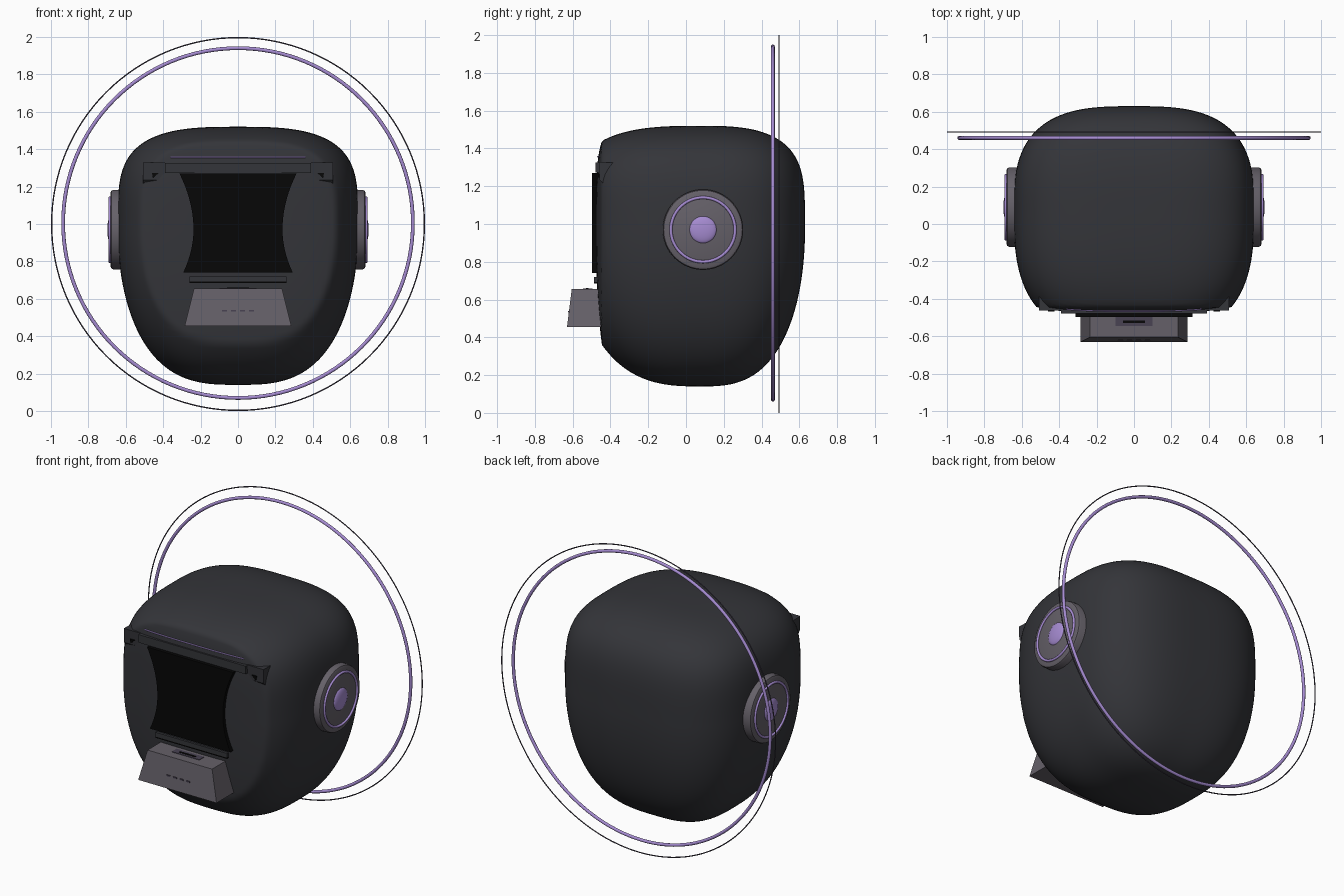
import bpy, bmesh, math
from mathutils import Matrix, Vector

if "Cube" in bpy.data.objects:
    bpy.data.objects.remove(bpy.data.objects["Cube"], do_unlink=True)


def material(name, rgb):
    m = bpy.data.materials.new(name)
    m.use_nodes = True
    m.diffuse_color = (*rgb, 1)
    bsdf = m.node_tree.nodes["Principled BSDF"]
    bsdf.inputs["Base Color"].default_value = (*rgb, 1)
    return m


SHELL = material("charcoal shell", (0.034, 0.035, 0.041))
BLACK = material("black visor", (0.002, 0.002, 0.002))
GREY = material("warm grey", (0.13, 0.118, 0.14))
PURPLE = material("soft purple", (0.38, 0.26, 0.64))
DARK = material("dark violet", (0.065, 0.054, 0.085))


def finish(name, bm, mat, angle=35):
    bmesh.ops.recalc_face_normals(bm, faces=bm.faces)
    me = bpy.data.meshes.new(name)
    bm.to_mesh(me)
    bm.free()
    me.materials.append(mat)
    me.shade_smooth()
    me.set_sharp_from_angle(angle=math.radians(angle))
    ob = bpy.data.objects.new(name, me)
    bpy.context.collection.objects.link(ob)
    return ob


def prism(name, pts, place, a, b, mat):
    """Extrude a 2D outline from a to b; place(u, v, w) gives the 3D point."""
    bm = bmesh.new()
    ends = [[bm.verts.new(place(u, v, w)) for u, v in pts] for w in (a, b)]
    for ring in ends:
        bm.faces.new(ring)
    n = len(pts)
    for i in range(n):
        j = (i + 1) % n
        bm.faces.new((ends[0][i], ends[0][j], ends[1][j], ends[1][i]))
    return finish(name, bm, mat, 20)


def front_plane(u, v, w):
    return (u, w, v)


def box(name, lo, hi, mat):
    pts = [(lo[0], lo[2]), (hi[0], lo[2]), (hi[0], hi[2]), (lo[0], hi[2])]
    return prism(name, pts, front_plane, lo[1], hi[1], mat)


def lathe(name, profile, matrix, mat, closed=False, steps=64):
    """Spin (radius, height) points about z, then place with the matrix."""
    bm = bmesh.new()
    vs = [bm.verts.new((r, 0, h)) for r, h in profile]
    pairs = list(zip(vs, vs[1:])) + ([(vs[-1], vs[0])] if closed else [])
    es = [bm.edges.new(p) for p in pairs]
    bmesh.ops.spin(bm, geom=vs + es, cent=(0, 0, 0), axis=(0, 0, 1),
                   angle=math.tau, steps=steps, use_duplicate=False)
    bmesh.ops.remove_doubles(bm, verts=bm.verts, dist=0.00005)
    bm.transform(matrix)
    return finish(name, bm, mat)


def ring(name, major, minor, matrix, mat, steps=128):
    prof = [(major + minor * math.cos(t), minor * math.sin(t))
            for t in (math.tau * k / 16 for k in range(16))]
    return lathe(name, prof, matrix, mat, True, steps)


# Head shell: a rounded box with a tapered jaw and a flattened face
CENTRE = Vector((0, 0.08, 0.97))


def field(p):
    y = abs(p.y) / (0.55 if p.y > 0 else 0.685)
    z = (p.z / 0.55) ** 4 if p.z > 0 else (-p.z / 0.83) ** 2.05
    return (abs(p.x) / 0.643) ** 3 + y ** 2.85 + z


def on_shell(direction, origin=Vector()):
    lo, hi = 0.0, 3.0
    for _ in range(30):
        mid = (lo + hi) / 2
        if field(origin + direction * mid) < 1:
            lo = mid
        else:
            hi = mid
    p = origin + direction * lo + CENTRE
    if p.y < -0.445:
        p.y = -0.445 + (p.y + 0.445) * 0.2
    return p


bm = bmesh.new()
bmesh.ops.create_cube(bm, size=2)
bmesh.ops.subdivide_edges(bm, edges=bm.edges[:], cuts=41, use_grid_fill=True)
for v in bm.verts:
    warped = Vector([math.tan(c * math.pi / 4) for c in v.co])
    v.co = on_shell(warped.normalized())
finish("head_shell", bm, SHELL, 80)

# Visor with pinched sides
side = []
for k in range(17):
    z = 0.74 + 0.53 * k / 16
    flare = 0.075 * ((z - 0.97) / 0.3) ** 2 if z > 0.97 else 0.055 * ((z - 0.97) / 0.23) ** 2
    side.append((0.238 + flare, z))
outline = side + [(-x, z) for x, z in reversed(side)]
prism("visor", outline, front_plane, -0.498, -0.42, BLACK)

# Brow bar and lower lip around the visor, nearly flush with the face
box("brow_bar", (-0.39, -0.478, 1.272), (0.39, -0.42, 1.325), SHELL)
box("visor_lip", (-0.26, -0.487, 0.692), (0.26, -0.43, 0.72), SHELL)
box("visor_lip_groove", (-0.26, -0.487, 0.684), (0.26, -0.43, 0.692), BLACK)

# Thin light strip that follows the shell above the brow
curve = bpy.data.curves.new("brow_light", "CURVE")
curve.dimensions = "3D"
curve.bevel_depth = 0.004
curve.bevel_resolution = 4
spline = curve.splines.new("POLY")
spline.points.add(24)
for k, pt in enumerate(spline.points):
    x = -0.36 + 0.03 * k
    p = on_shell(Vector((0, -1, 0)), Vector((x, 0, 1.357 - CENTRE.z)))
    pt.co = (p.x, p.y - 0.002, p.z, 1)
curve.materials.append(PURPLE)
bpy.context.collection.objects.link(bpy.data.objects.new("brow_light", curve))

# Chin box, wider and deeper at its base
bm = bmesh.new()
bmesh.ops.create_cube(bm, size=2)
for v in bm.verts:
    top = v.co.z > 0
    v.co = (v.co.x * (0.235 if top else 0.285),
            -0.4 if v.co.y > 0 else (-0.605 if top else -0.63),
            0.655 if top else 0.455)
finish("chin_box", bm, GREY)
box("chin_vent", (-0.1, -0.545, 0.65), (0.1, -0.495, 0.658), DARK)
box("chin_vent_slot", (-0.06, -0.53, 0.652), (0.06, -0.515, 0.66), BLACK)
for k in range(4):
    x = -0.072 + 0.048 * k
    box(f"chin_slot_{k + 1}", (x - 0.013, -0.624, 0.531), (x + 0.013, -0.615, 0.54), DARK)

for s, label in ((1, "left"), (-1, "right")):
    # Brow corner wedges with a small dark notch
    prism(f"{label}_brow_wedge", [(-0.462, 1.328), (-0.375, 1.325), (-0.425, 1.2), (-0.458, 1.235)],
          lambda u, v, w: (w, u, v), s * 0.39, s * 0.508, SHELL)
    prism(f"{label}_brow_notch", [(s * 0.425, 1.272), (s * 0.46, 1.272), (s * 0.455, 1.245)],
          front_plane, -0.467, -0.458, BLACK)

    # Ear discs facing outward, with a ring and a domed button
    ear = Matrix.Translation((s * 0.6, 0.09, 0.97)) @ Matrix.Rotation(s * math.pi / 2, 4, "Y")
    lathe(f"{label}_ear_disc", [(0, -0.1), (0.213, -0.1), (0.213, 0.065), (0.208, 0.077),
                                (0.195, 0.083), (0, 0.083)], ear, GREY)
    ring(f"{label}_ear_ring", 0.17, 0.008, ear @ Matrix.Translation((0, 0, 0.085)), PURPLE, 64)
    dome = [(0.072 * math.cos(t), 0.08 + 0.019 * math.sin(t))
            for t in (math.pi / 2 * k / 8 for k in range(9))]
    lathe(f"{label}_ear_button", dome, ear, PURPLE)

# Two halo rings standing behind the face
upright = Matrix.Rotation(math.pi / 2, 4, "X")
ring("halo", 0.935, 0.01, Matrix.Translation((0, 0.46, 1.005)) @ upright, PURPLE)
ring("outer_halo", 0.9965, 0.0035, Matrix.Translation((0, 0.492, 1.0)) @ upright, DARK)
